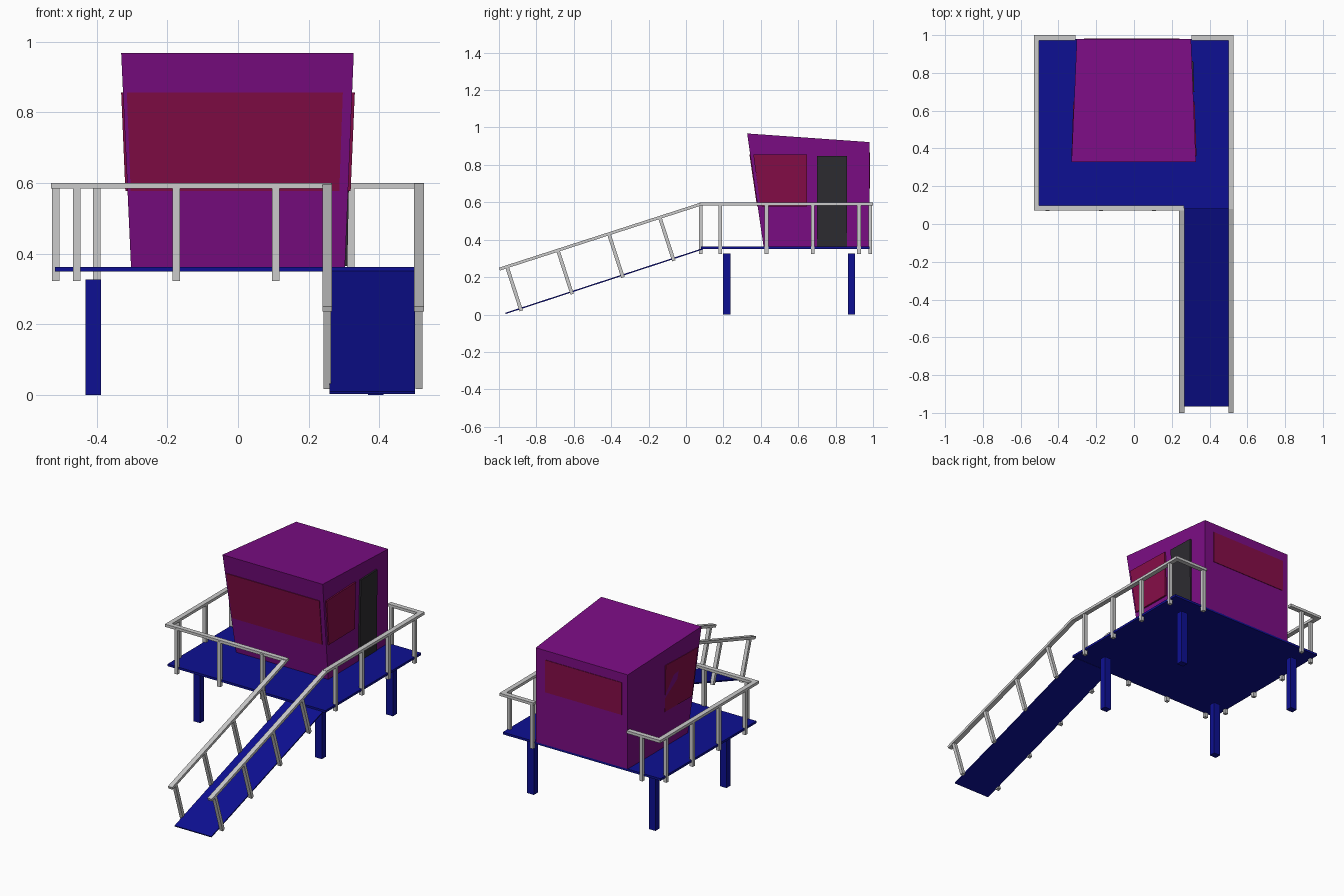
import bpy, bmesh
from mathutils import Vector

if "Cube" in bpy.data.objects:
    bpy.data.objects.remove(bpy.data.objects["Cube"])


def material(name, rgb):
    m = bpy.data.materials.new(name)
    m.diffuse_color = (*rgb, 1)
    m.use_nodes = True
    m.node_tree.nodes["Principled BSDF"].inputs["Base Color"].default_value = m.diffuse_color
    return m


BLUE = material("blue", (0.004, 0.005, 0.29))
PURPLE = material("purple", (0.2, 0.004, 0.23))
RED = material("window_red", (0.235, 0.004, 0.064))
DARK = material("door_dark", (0.026, 0.024, 0.03))

QUADS = [(0, 3, 2, 1), (4, 5, 6, 7), (0, 1, 5, 4), (1, 2, 6, 5), (2, 3, 7, 6), (3, 0, 4, 7)]


def solid(name, corners, mat=None):
    """Six-sided solid from a bottom ring and a top ring of four corners."""
    me = bpy.data.meshes.new(name)
    me.from_pydata([tuple(c) for c in corners], [], QUADS)
    bm = bmesh.new()
    bm.from_mesh(me)
    bmesh.ops.recalc_face_normals(bm, faces=bm.faces)
    bm.to_mesh(me)
    bm.free()
    if mat:
        me.materials.append(mat)
    ob = bpy.data.objects.new(name, me)
    bpy.context.collection.objects.link(ob)
    return ob


def bar(name, p, q, w, h, mat=None):
    """Rectangular bar from p to q, w wide and h deep."""
    p, q = Vector(p), Vector(q)
    d = (q - p).normalized()
    side = Vector((0, 1, 0)) if abs(d.x) > 0.9 else Vector((1, 0, 0))
    up = d.cross(side).normalized()
    ring = [side * (w / 2 * a) + up * (h / 2 * b) for a, b in ((-1, -1), (1, -1), (1, 1), (-1, 1))]
    return solid(name, [p + r for r in ring] + [q + r for r in ring], mat)


# deck, legs and ramp
bar("deck", (0, 0.08, 0.356), (0, 0.98, 0.356), 1.038, 0.013, BLUE)
for x in (-0.41, 0.39):
    for y in (0.218, 0.885):
        bar("leg", (x, y, 0), (x, y, 0.327), 0.044, 0.038, BLUE)
bar("ramp", (0.38, -0.965, 0.006), (0.38, 0.09, 0.351), 0.242, 0.007, BLUE)

# cabin, flaring out towards the top front
FB, FT, BB, BT = (0.415, 0.36), (0.327, 0.968), (0.98, 0.36), (0.98, 0.922)
CAB = [(-0.303, *FB), (0.303, *FB), (0.302, *BB), (-0.303, *BB),
       (-0.331, *FT), (0.328, *FT), (0.302, *BT), (-0.303, *BT)]
solid("cabin", CAB, PURPLE)


def front_y(z):
    return 0.415 - (z - 0.36) / 0.608 * 0.088


def side_x(y, z):
    """Half width of the cabin wall, which tilts outwards at the front."""
    t = (0.98 - y) / (0.98 - front_y(z))
    front = 0.303 + (z - 0.36) / 0.608 * 0.0265
    return 0.3025 + (front - 0.3025) * t


def panel(name, quad, out, mat):
    """Thin panel standing just proud of a wall."""
    o = Vector(out)
    solid(name, [Vector(c) - o for c in quad] + [Vector(c) + o for c in quad], mat)


def side_panel(name, s, yz, mat):
    panel(name, [(s * (side_x(y, z) + 0.002), y, z) for y, z in yz], (s * 0.005, 0, 0), mat)


# windows and door
zb, zt = 0.578, 0.856
panel("front_window", [(-0.304, front_y(zb), zb), (0.287, front_y(zb), zb),
                       (0.297, front_y(zt), zt), (-0.315, front_y(zt), zt)], (0, -0.004, 0), RED)
panel("back_window", [(-0.265, 0.98, 0.675), (0.24, 0.98, 0.675),
                      (0.24, 0.98, 0.867), (-0.265, 0.98, 0.867)], (0, 0.003, 0), RED)
for s in (-1, 1):
    side_panel("side_window", s, [(0.398, zb), (0.648, zb), (0.648, zt), (0.36, zt)], RED)
side_panel("door", 1, [(0.70, 0.365), (0.862, 0.365), (0.862, 0.848), (0.70, 0.848)], DARK)

# platform handrails
RZ, RW, RH = 0.592, 0.028, 0.016
for name, p, q in (("left_rail", (-0.516, 0.071), (-0.516, 1.0)),
                   ("right_rail", (0.513, 0.08), (0.513, 1.0)),
                   ("front_rail", (-0.53, 0.085), (0.265, 0.085)),
                   ("back_left_rail", (-0.53, 0.986), (-0.31, 0.986)),
                   ("back_right_rail", (0.305, 0.986), (0.527, 0.986))):
    bar(name, (*p, RZ), (*q, RZ), RW, RH)

# platform posts
spots = [(x, y) for x in (-0.516, 0.513) for y in (0.183, 0.43, 0.678, 0.925)]
spots += [(x, 0.079) for x in (-0.457, -0.175, 0.107)]
spots += [(-0.4, 0.985), (0.32, 0.985)]
for x, y in spots:
    bar("post", (x, y, 0.323), (x, y, RZ), 0.021, 0.02)

# ramp handrails with posts square to the slope
for x in (0.253, 0.513):
    bar("ramp_rail", (x, -0.997, 0.243), (x, 0.085, RZ), RW, RH)
    for i in range(4):
        y, z = -0.881 + 0.272 * i, 0.02 + 0.089 * i
        bar("ramp_post", (x, y, z), (x, y - 0.077, z + 0.238), 0.021, 0.019)
